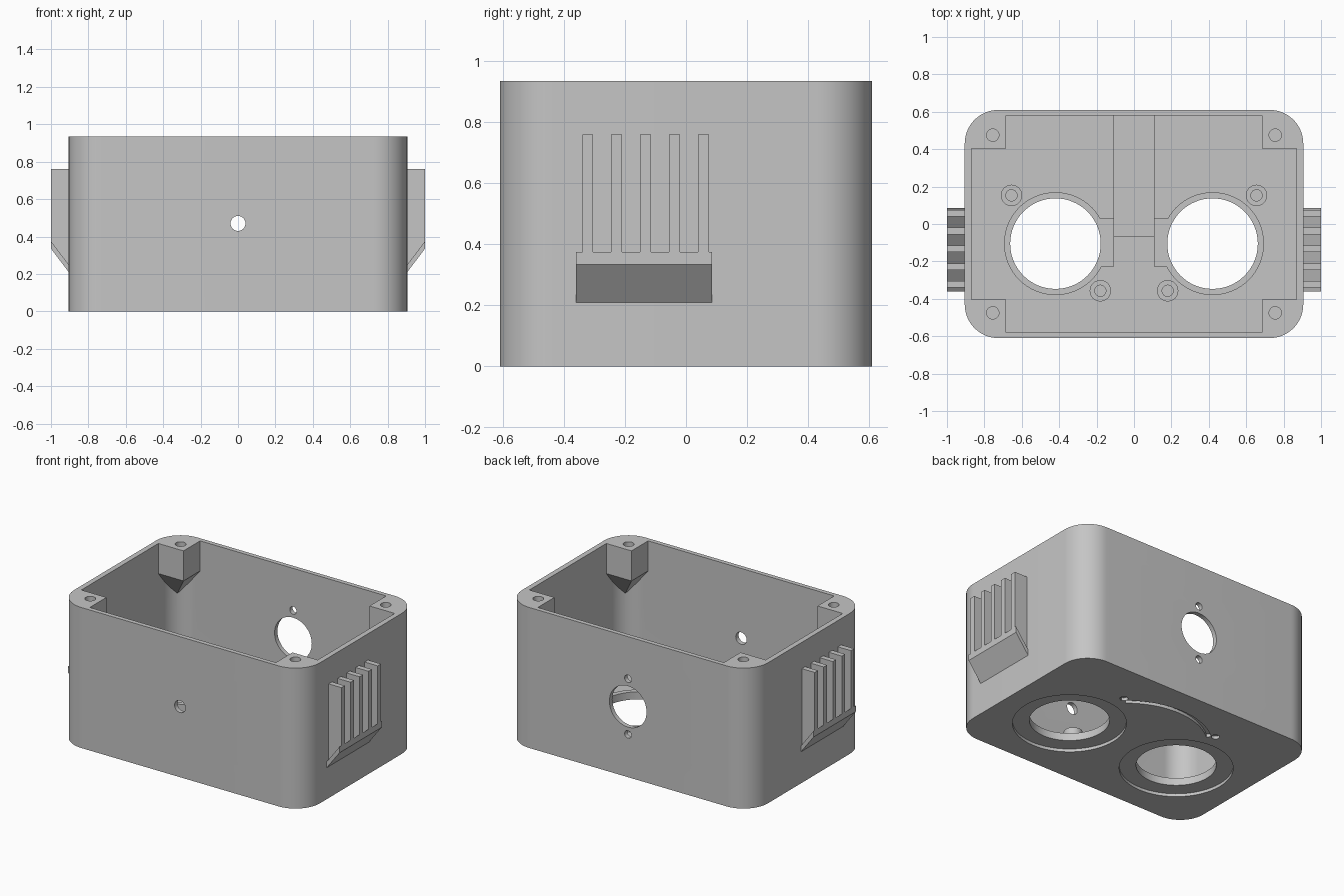
import bpy, bmesh
from math import sin, cos, pi, radians
from mathutils import Vector

cube = bpy.data.objects.get("Cube")
if cube:
    bpy.data.objects.remove(cube, do_unlink=True)

grey = bpy.data.materials.new("light_grey_plastic")
grey.use_nodes = True
COLOUR = (0.56, 0.56, 0.56, 1)
grey.diffuse_color = COLOUR
grey.node_tree.nodes["Principled BSDF"].inputs["Base Color"].default_value = COLOUR

H = 0.935          # case height
FLOOR = 0.04       # floor thickness
EYE = (0.42, -0.105)


def finish(name, bm):
    bmesh.ops.recalc_face_normals(bm, faces=bm.faces)
    mesh = bpy.data.meshes.new(name)
    bm.to_mesh(mesh)
    bm.free()
    mesh.materials.append(grey)
    obj = bpy.data.objects.new(name, mesh)
    bpy.context.scene.collection.objects.link(obj)
    return obj


def prism(name, outline, lo, hi, axis="z"):
    """Extrude a 2D outline along z, or an (x, z) outline along y."""
    bm = bmesh.new()
    place = (lambda p, d: (p[0], p[1], d)) if axis == "z" else (lambda p, d: (p[0], d, p[1]))
    a = [bm.verts.new(place(p, lo)) for p in outline]
    b = [bm.verts.new(place(p, hi)) for p in outline]
    bm.faces.new(a)
    bm.faces.new(b)
    n = len(a)
    for i in range(n):
        j = (i + 1) % n
        bm.faces.new((a[i], a[j], b[j], b[i]))
    return finish(name, bm)


def circle(x, y, r, n=48):
    return [(x + r * cos(2 * pi * i / n), y + r * sin(2 * pi * i / n)) for i in range(n)]


def rect(x0, x1, y0, y1):
    return [(x0, y0), (x1, y0), (x1, y1), (x0, y1)]


def rounded_rect(hx, hy, r, n=16):
    pts = []
    for q, (sx, sy) in enumerate([(1, 1), (-1, 1), (-1, -1), (1, -1)]):
        for i in range(n + 1):
            a = (q + i / n) * pi / 2
            pts.append((sx * (hx - r) + r * cos(a), sy * (hy - r) + r * sin(a)))
    return pts


def boolean(target, tool, operation):
    mod = target.modifiers.new("cut", "BOOLEAN")
    mod.operation = operation
    mod.solver = "EXACT"
    mod.object = tool
    bpy.context.view_layer.update()
    graph = bpy.context.evaluated_depsgraph_get()
    mesh = bpy.data.meshes.new_from_object(target.evaluated_get(graph))
    target.modifiers.clear()
    target.data = mesh
    bpy.data.objects.remove(tool, do_unlink=True)


def cut(target, tool):
    boolean(target, tool, "DIFFERENCE")


def corner_post(sx, sy):
    """Square screw post tapering back into the corner."""
    bm = bmesh.new()
    for x in (0.685, 0.9):
        for y in (0.405, 0.615):
            for z in (0.735, H + 0.2):
                bm.verts.new((sx * x, sy * y, z))
    bm.verts.new((sx * 0.9, sy * 0.615, 0.47))
    bmesh.ops.convex_hull(bm, input=bm.verts)
    return finish("post_helper", bm)


# Case shell: rounded box, hollowed by a cavity that leaves the corner posts
case = prism("case_shell", rounded_rect(0.905, 0.61, 0.18), 0, H)
cavity = prism("cavity_helper", rounded_rect(0.87, 0.58, 0.145), FLOOR, H + 0.1)
for sx in (1, -1):
    for sy in (1, -1):
        cut(cavity, corner_post(sx, sy))
cut(case, cavity)

# Screw holes in the posts
for sx in (1, -1):
    for sy in (1, -1):
        cut(case, prism("hole_helper", circle(sx * 0.755, sy * 0.475, 0.033, 24), H - 0.17, H + 0.1))

# Round openings in the floor, with a shallow recess underneath
for s in (1, -1):
    cut(case, prism("hole_helper", circle(s * EYE[0], EYE[1], 0.344, 64), -0.1, 0.02))
    cut(case, prism("hole_helper", circle(s * EYE[0], EYE[1], 0.242, 64), -0.1, 0.3))

# Curved groove under the floor with a dot at each end
angles = [radians(50 + 80 * i / 32) for i in range(33)]
groove = [(0.525 * cos(a), -0.08 + 0.525 * sin(a)) for a in angles]
groove += [(0.495 * cos(a), -0.08 + 0.495 * sin(a)) for a in reversed(angles)]
cut(case, prism("groove_helper", groove, -0.1, 0.02))
for s in (1, -1):
    cut(case, prism("hole_helper", circle(s * 0.36, 0.335, 0.025, 24), -0.1, 0.02))

# Front cable hole, back connector opening and its two screw holes
cut(case, prism("hole_helper", circle(0, 0.47, 0.04, 32), -0.8, -0.4, "y"))
for z, r in ((0.47, 0.137), (0.655, 0.025), (0.285, 0.025)):
    cut(case, prism("hole_helper", circle(0, z, r), 0.4, 0.8, "y"))

parts = [case]

for s, side in ((1, "left"), (-1, "right")):
    # Raised rim round each opening, with a tab toward the middle
    rim = prism(side + "_opening_rim", circle(s * EYE[0], EYE[1], 0.275, 64), 0.03, 0.07)
    boolean(rim, prism("tab_helper", rect(*sorted((s * 0.11, s * 0.3)), -0.23, 0.03), 0.03, 0.07), "UNION")
    cut(rim, prism("hole_helper", circle(s * EYE[0], EYE[1], 0.242, 64), -0.1, 0.3))
    parts.append(rim)

    # Hollow screw bosses on the floor
    for x, y, label in ((0.655, 0.153, "outer"), (0.18, -0.357, "inner")):
        boss = prism(side + "_" + label + "_boss", circle(s * x, y, 0.057, 32), 0.03, 0.14)
        cut(boss, prism("hole_helper", circle(s * x, y, 0.03, 32), 0.05, 0.3))
        parts.append(boss)

    # Side hood: a sloping plate carrying five upright fins
    hood = [(0.89, 0.19), (1.0, 0.335), (1.0, 0.375), (0.89, 0.23)]
    parts.append(prism(side + "_hood", [(s * x, z) for x, z in hood], -0.36, 0.085, "y"))
    fin = [(0.89, 0.23), (1.0, 0.375), (1.0, 0.76), (0.89, 0.76)]
    for i in range(5):
        y = -0.34 + 0.095 * i
        parts.append(prism(f"{side}_fin_{i + 1}", [(s * x, z) for x, z in fin], y, y + 0.035, "y"))

# Raised pad running from the middle of the floor to the back wall
parts.append(prism("floor_pad", rect(-0.11, 0.11, -0.068, 0.59), 0.03, 0.08))

# Smooth the curved walls and keep the edges sharp
bpy.ops.object.select_all(action="DESELECT")
for obj in parts:
    obj.select_set(True)
bpy.context.view_layer.objects.active = case
bpy.ops.object.shade_smooth_by_angle(angle=radians(30))
